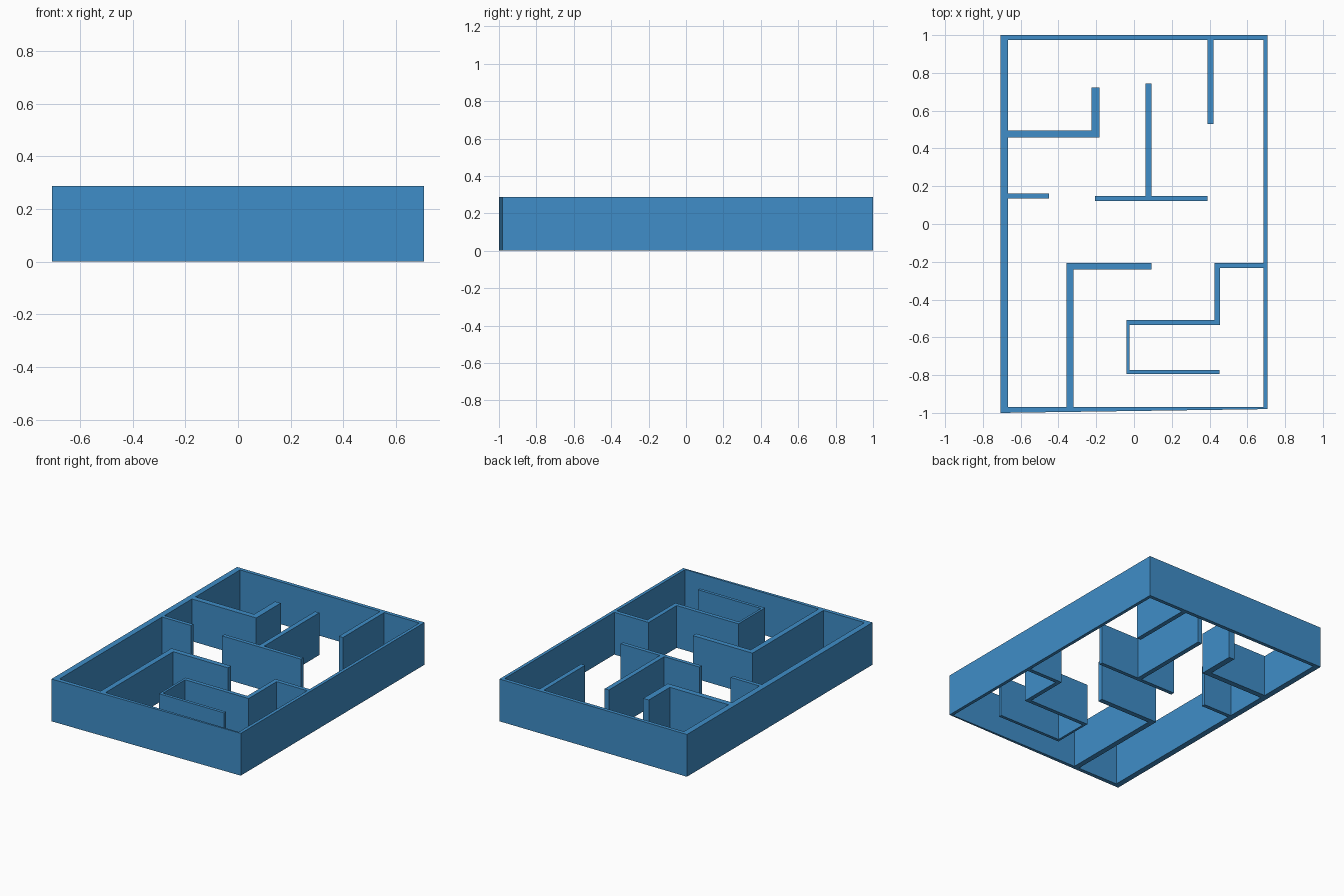
import bpy
import bmesh

if "Cube" in bpy.data.objects:
    bpy.data.objects.remove(bpy.data.objects["Cube"])

H = 0.288  # wall height


def extrude_footprint(name, points, faces):
    """Flat plan faces pushed up to wall height as one closed solid."""
    bm = bmesh.new()
    verts = [bm.verts.new((x, y, 0)) for x, y in points]
    plan = [bm.faces.new([verts[i] for i in f]) for f in faces]
    top = bmesh.ops.extrude_face_region(bm, geom=plan, use_keep_orig=True)["geom"]
    bmesh.ops.translate(bm, vec=(0, 0, H),
                        verts=[g for g in top if isinstance(g, bmesh.types.BMVert)])
    bmesh.ops.recalc_face_normals(bm, faces=bm.faces)
    mesh = bpy.data.meshes.new(name)
    bm.to_mesh(mesh)
    bm.free()
    mesh.materials.append(blue)
    obj = bpy.data.objects.new(name, mesh)
    bpy.context.collection.objects.link(obj)


def wall(name, outline):
    extrude_footprint(name, outline, [range(len(outline))])


blue = bpy.data.materials.new("wall_blue")
blue.diffuse_color = (0.05, 0.27, 0.58, 1)
blue.use_nodes = True
blue.node_tree.nodes["Principled BSDF"].inputs["Base Color"].default_value = blue.diffuse_color

# Outer frame: four walls, the front one tapering towards the right
outer = [(-0.707, -1), (0.707, -0.98), (0.707, 1), (-0.707, 1)]
inner = [(-0.667, -0.97), (0.685, -0.97), (0.685, 0.975), (-0.667, 0.975)]
extrude_footprint("outer_walls", outer + inner,
                  [(i, (i + 1) % 4, 4 + (i + 1) % 4, 4 + i) for i in range(4)])

# Back left room: L-shaped partition
wall("back_left_partition", [(-0.667, 0.457), (-0.183, 0.457), (-0.183, 0.722),
                             (-0.225, 0.722), (-0.225, 0.495), (-0.667, 0.495)])

# Short stub on the left wall
wall("left_stub", [(-0.667, 0.135), (-0.45, 0.135), (-0.45, 0.161), (-0.667, 0.161)])

# Free-standing T-shaped partition
wall("centre_t_partition", [(-0.206, 0.122), (0.389, 0.122), (0.389, 0.148),
                            (0.093, 0.148), (0.093, 0.743), (0.061, 0.743),
                            (0.061, 0.148), (-0.206, 0.148)])

# Straight divider from the back wall
wall("back_divider", [(0.389, 0.53), (0.42, 0.53), (0.42, 0.975), (0.389, 0.975)])

# Front left room: L-shaped partition
wall("front_left_partition", [(-0.357, -0.97), (-0.32, -0.97), (-0.32, -0.241),
                              (0.093, -0.241), (0.093, -0.206), (-0.357, -0.206)])

# Front right room: stepped partition ending in a U
wall("front_right_partition", [(0.685, -0.206), (0.426, -0.206), (0.426, -0.508),
                               (-0.04, -0.508), (-0.04, -0.794), (0.452, -0.794),
                               (0.452, -0.773), (-0.024, -0.773), (-0.024, -0.535),
                               (0.455, -0.535), (0.455, -0.233), (0.685, -0.233)])
